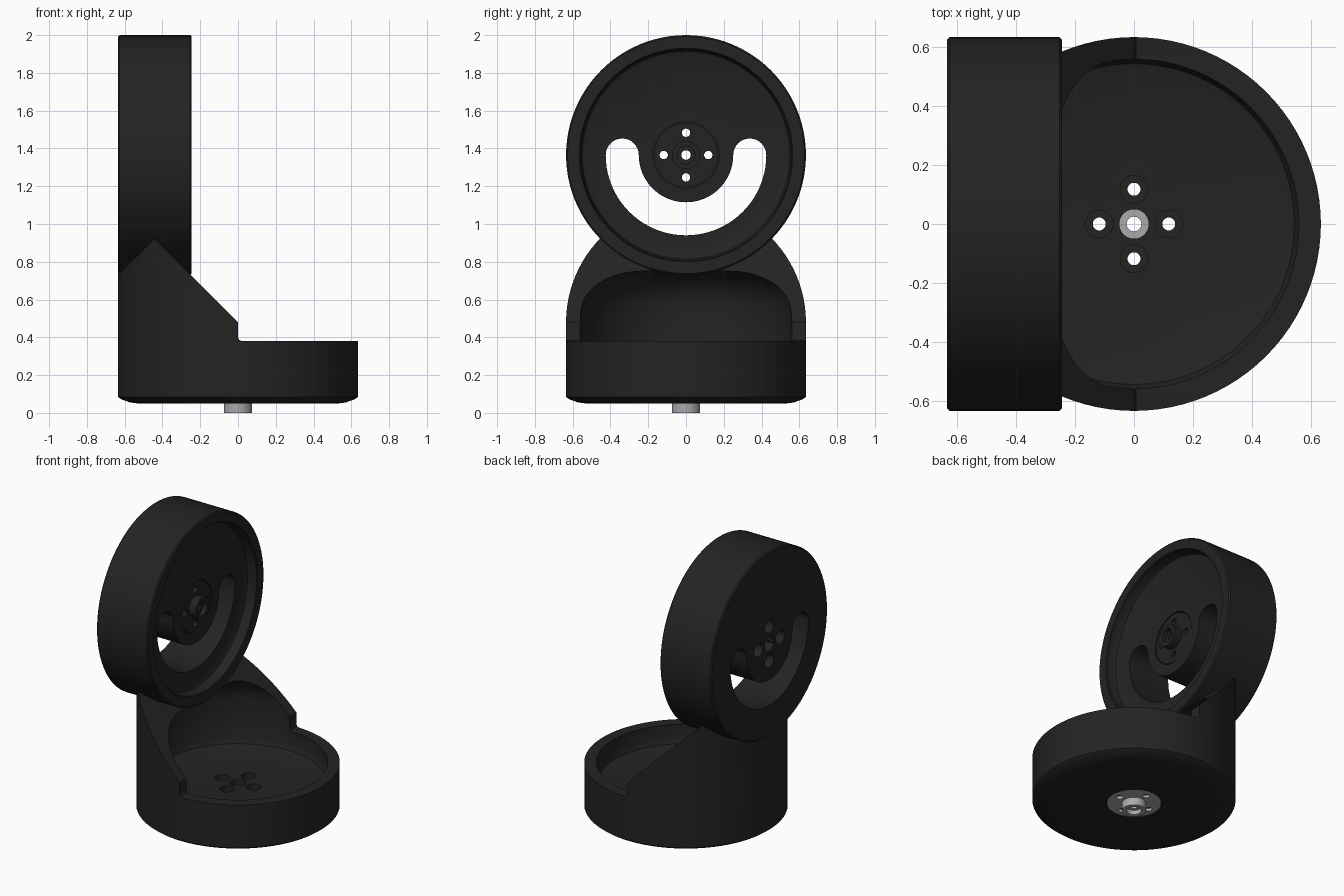
import bpy, bmesh
from math import pi, sin, cos, radians
from mathutils import Matrix, Vector

if "Cube" in bpy.data.objects:
    bpy.data.objects.remove(bpy.data.objects["Cube"])

R = 0.635          # outer radius of both drums
SEG = 96


def material(name, value, rough):
    m = bpy.data.materials.new(name)
    m.use_nodes = True
    color = (value, value, value, 1)
    m.diffuse_color = color
    shader = m.node_tree.nodes["Principled BSDF"]
    shader.inputs["Base Color"].default_value = color
    shader.inputs["Roughness"].default_value = rough
    return m


black = material("black plastic", 0.017, 0.6)
steel = material("light steel", 0.4, 0.5)


def finish(bm, name, matrix, mat):
    bmesh.ops.remove_doubles(bm, verts=bm.verts, dist=1e-5)
    bmesh.ops.recalc_face_normals(bm, faces=bm.faces)
    mesh = bpy.data.meshes.new(name)
    bm.to_mesh(mesh)
    bm.free()
    mesh.transform(matrix)
    mesh.materials.append(mat)
    ob = bpy.data.objects.new(name, mesh)
    bpy.context.scene.collection.objects.link(ob)
    return ob


def lathe(name, profile, matrix=Matrix(), mat=black, seg=SEG):
    """Turn a (radius, height) profile around local z."""
    bm = bmesh.new()
    vs = [bm.verts.new((r, 0, h)) for r, h in profile]
    es = [bm.edges.new(pair) for pair in zip(vs, vs[1:])]
    bmesh.ops.spin(bm, geom=vs + es, cent=(0, 0, 0), axis=(0, 0, 1),
                   angle=2 * pi, steps=seg, use_merge=True)
    return finish(bm, name, matrix, mat)


def rod(r, low, high, matrix, seg=SEG):
    return lathe("cutter", [(0, low), (r, low), (r, high), (0, high)], matrix, seg=seg)


def prism(points, depth, matrix=Matrix()):
    """Extrude a flat outline along the depth vector."""
    bm = bmesh.new()
    face = bm.faces.new([bm.verts.new(p) for p in points])
    out = bmesh.ops.extrude_face_region(bm, geom=[face])
    moved = [v for v in out["geom"] if isinstance(v, bmesh.types.BMVert)]
    bmesh.ops.translate(bm, vec=depth, verts=moved)
    return finish(bm, "cutter", matrix, black)


def carve(ob, cutters):
    """Subtract the cutters, bake the result and remove the cutters."""
    for c in cutters:
        c.hide_render = True
        mod = ob.modifiers.new("cut", 'BOOLEAN')
        mod.operation = 'DIFFERENCE'
        mod.solver = 'EXACT'
        mod.object = c
    bpy.context.view_layer.update()
    deps = bpy.context.evaluated_depsgraph_get()
    mesh = bpy.data.meshes.new_from_object(ob.evaluated_get(deps))
    ob.modifiers.clear()
    ob.data = mesh
    for c in cutters:
        bpy.data.objects.remove(c)


def cross(matrix):
    """Frames of the four bolt positions."""
    for i in range(4):
        a = i * pi / 2
        yield matrix @ Matrix.Translation((0.118 * cos(a), 0.118 * sin(a), 0))


def hub_holes(matrix, thick):
    """Hub recess, centre bore and counterbored bolt holes through a wall."""
    cuts = [rod(0.175, -0.02, 0.1, matrix), rod(0.05, -thick - 0.05, 0.1, matrix, 32)]
    step, end = 0.1 - thick, -thick - 0.05
    for m in cross(matrix):
        cuts.append(lathe("cutter", [(0, 0.1), (0.022, 0.1), (0.022, step),
                                     (0.047, step), (0.047, end), (0, end)], m, seg=32))
    return cuts


def hub(name, matrix, mat):
    """Round flange with a hollow stub and four bolt holes."""
    ob = lathe(name, [(0.025, -0.021), (0.17, -0.021), (0.17, -0.004), (0.075, -0.004),
                      (0.075, 0.05), (0.047, 0.05), (0.047, 0.02), (0.025, 0.02),
                      (0.025, -0.021)], matrix, mat, 48)
    carve(ob, [rod(0.022, -0.1, 0.1, m, 32) for m in cross(matrix)])
    return ob


def arc(cx, cy, r, start, end, n):
    for i in range(n + 1):
        a = radians(start + (end - start) * i / n)
        yield cx + r * cos(a), cy + r * sin(a)


base_frame = Matrix.Translation((0, 0, 0.05)) @ Matrix.Rotation(pi, 4, 'X')
ring_frame = Matrix.Translation((-0.32, 0, 1.365)) @ Matrix.Rotation(pi / 2, 4, 'Y')

# Base drum: cup with a tall rear wall that is cut at a slope
base = lathe("base_drum", [(0, 0.05), (0.53, 0.05), (0.57, 0.055), (0.62, 0.073),
                           (R, 0.085), (R, 1.0), (0, 1.0)])
slope = prism([(1, -1, 0.38), (0.02, -1, 0.38), (0.006, -1, 0.386), (0, -1, 0.4),
               (0, -1, 0.48), (-1, -1, 1.48), (1, -1, 1.48)], Vector((0, 2, 0)))
hollow = lathe("cutter", [(0, 0.24), (0.51, 0.24), (0.545, 0.252), (0.56, 0.285)]
               + list(arc(0.36, 0.55, 0.2, 0, 90, 12)) + [(0, 0.75)])
seat = rod(R - 0.004, -0.5, 0.074, ring_frame)
carve(base, [slope, seat, hollow] + hub_holes(base_frame, 0.19))

# Upright drum: shallow dish with a half-ring slot through it
ring = lathe("upright_drum", [(0, -0.315), (0.627, -0.315), (R, -0.307), (R, 0.067),
                              (0.627, 0.075), (0.565, 0.075), (0.56, 0.07), (0.557, 0.025),
                              (0.55, 0.008), (0.535, 0), (0, 0)], ring_frame)
outline = (list(arc(0, 0, 0.425, -90, 90, 40))
           + list(arc(0, 0.3375, 0.0875, 90, 270, 16))[1:]
           + list(arc(0, 0, 0.25, 90, -90, 40))[1:]
           + list(arc(0, -0.3375, 0.0875, 90, 270, 16))[1:-1])
slot = prism([(x, y, -0.5) for x, y in outline], Vector((0, 0, 0.8)), ring_frame)
carve(ring, [slot] + hub_holes(ring_frame, 0.315))

# Hubs under the base and on the open side of the upright drum
parts = [base, ring, hub("base_hub", base_frame, steel),
         hub("upright_hub", ring_frame, black)]

bpy.ops.object.select_all(action='DESELECT')
for ob in parts:
    ob.select_set(True)
bpy.context.view_layer.objects.active = base
bpy.ops.object.shade_smooth_by_angle(angle=radians(30))
